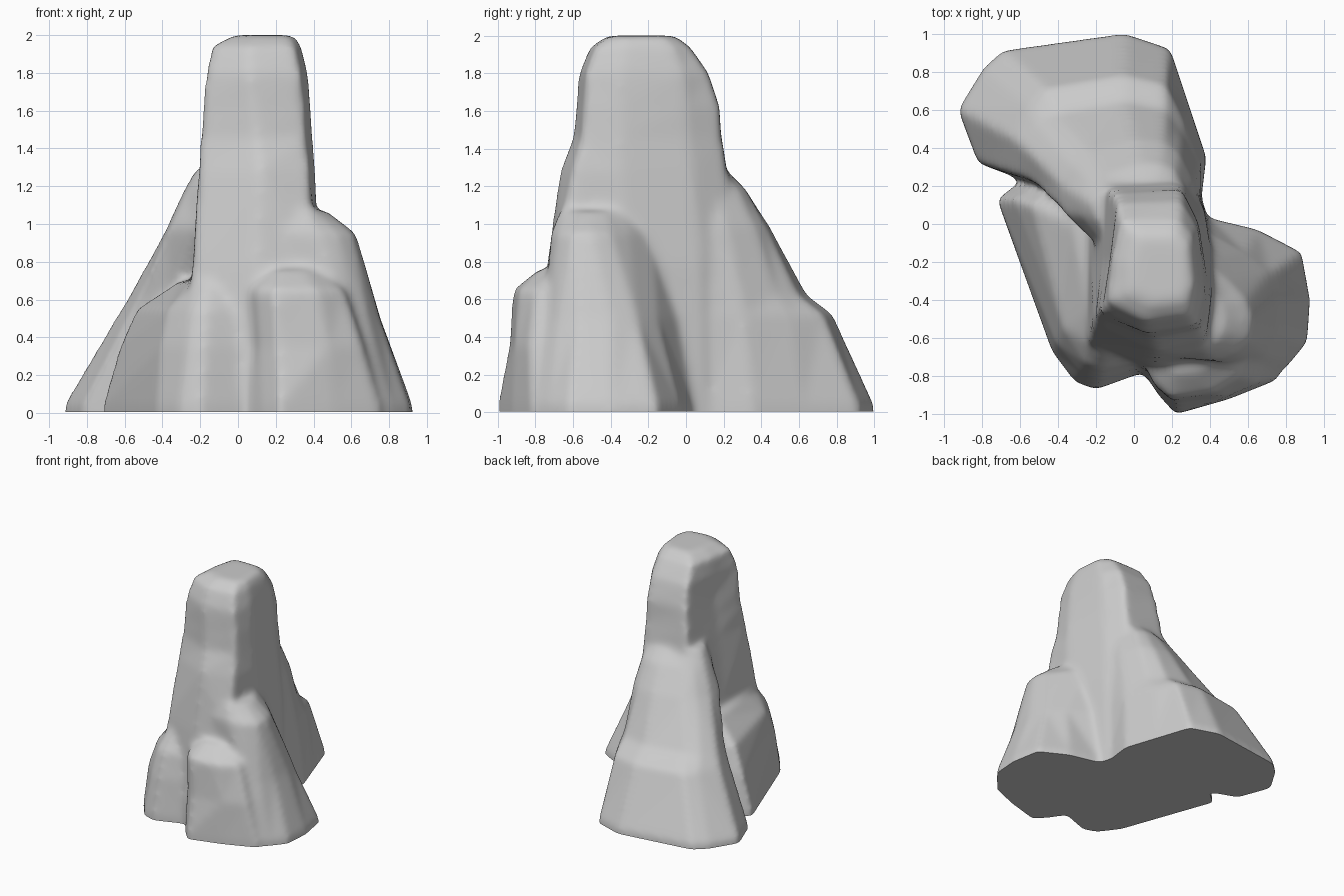
import bpy, bmesh


def loft(name, rings):
    """Solid from stacked outlines (z, [(x, y), ...]) with equal point counts."""
    bm = bmesh.new()
    loops = [[bm.verts.new((x, y, z)) for x, y in pts] for z, pts in rings]
    n = len(loops[0])
    for a, b in zip(loops, loops[1:]):
        for i in range(n):
            j = (i + 1) % n
            bm.faces.new((a[i], a[j], b[j], b[i]))
    bm.faces.new(loops[0][::-1])
    bm.faces.new(loops[-1])
    bmesh.ops.triangulate(bm, faces=bm.faces[:])
    bmesh.ops.recalc_face_normals(bm, faces=bm.faces[:])
    mesh = bpy.data.meshes.new(name)
    bm.to_mesh(mesh)
    bm.free()
    obj = bpy.data.objects.new(name, mesh)
    bpy.context.collection.objects.link(obj)
    return obj


def grounded(pts, *upper):
    """Repeat the footprint below ground so the base can be cut flat."""
    return [(-0.15, pts), (0.04, pts), *upper]


# Tall central spire
spire = loft("spire", grounded(
    [(-.28, -.8), (.02, -.79), (.4, -.75), (.43, -.3), (.37, .1), (.25, .3), (-.2, .3), (-.33, -.2)],
    (0.78, [(-.24, -.62), (.1, -.74), (.41, -.7), (.43, -.3), (.37, .08), (.26, .26), (-.22, .27), (-.23, -.2)]),
    (1.28, [(-.21, -.52), (.12, -.67), (.38, -.6), (.41, -.35), (.35, .03), (.25, .22), (-.15, .2), (-.17, -.2)]),
    (1.46, [(-.2, -.48), (.1, -.6), (.36, -.55), (.395, -.35), (.34, .01), (.25, .19), (-.13, .18), (-.145, -.2)]),
    (1.62, [(-.19, -.47), (.08, -.585), (.35, -.54), (.385, -.35), (.34, 0), (.25, .18), (-.11, .16), (-.125, -.2)]),
    (1.8, [(-.17, -.46), (.06, -.57), (.33, -.53), (.37, -.35), (.335, -.02), (.25, .12), (-.09, .11), (-.13, -.2)]),
    (1.94, [(-.14, -.41), (.06, -.51), (.3, -.48), (.335, -.33), (.31, -.07), (.24, .02), (-.07, .02), (-.12, -.2)]),
    (2.0, [(-.02, -.36), (.1, -.42), (.27, -.4), (.3, -.33), (.28, -.12), (.22, -.06), (.02, -.06), (-.02, -.2)])))

# Broad sloping buttress at the back
back = loft("back_buttress", grounded(
    [(-.5, .2), (.35, .1), (.38, .35), (.29, .62), (.19, .92), (-.05, 1.0), (-.69, .91), (-.79, .82), (-.925, .6), (-.82, .32)],
    (0.52, [(-.4, .16), (.35, .05), (.35, .3), (.26, .55), (.17, .73), (-.05, .78), (-.47, .71), (-.55, .63), (-.64, .45), (-.57, .24)]),
    (0.62, [(-.36, .12), (.35, .05), (.34, .29), (.25, .48), (.17, .6), (-.05, .645), (-.41, .58), (-.5, .53), (-.58, .4), (-.52, .21)]),
    (0.98, [(-.23, -.08), (.34, -.1), (.32, .21), (.24, .37), (.16, .43), (0, .45), (-.24, .38), (-.32, .32), (-.38, .2), (-.36, .05)]),
    (1.18, [(-.2, -.06), (.32, -.1), (.28, .16), (.22, .28), (.14, .32), (.03, .32), (-.16, .26), (-.23, .22), (-.29, .15), (-.27, .04)]),
    (1.3, [(-.15, -.05), (.28, -.1), (.24, .1), (.2, .2), (.12, .2), (.03, .2), (-.12, .18), (-.18, .16), (-.22, .1), (-.2, .02)])))

# Low slab leaning on the left
left = loft("left_buttress", grounded(
    [(-.31, -.83), (-.2, -.87), (.02, -.79), (.02, .2), (-.6, .22), (-.72, .13), (-.43, -.67)],
    (0.35, [(-.27, -.79), (-.18, -.82), (0, -.76), (0, .2), (-.5, .21), (-.63, .13), (-.41, -.63)]),
    (0.55, [(-.25, -.74), (-.17, -.77), (0, -.72), (0, .2), (-.42, .19), (-.54, .1), (-.37, -.56)]),
    (0.7, [(-.2, -.65), (-.15, -.67), (0, -.65), (0, .1), (-.26, .1), (-.31, 0), (-.25, -.48)])))

# Higher shoulder on the right
right = loft("right_buttress", grounded(
    [(.1, -.75), (.74, -.81), (.82, -.73), (.91, -.62), (.925, -.4), (.88, -.15), (.65, -.03), (.4, .03), (.1, .03)],
    (0.5, [(.1, -.7), (.6, -.75), (.69, -.69), (.75, -.57), (.755, -.4), (.71, -.26), (.58, -.15), (.36, -.03), (.1, -.03)]),
    (0.95, [(.1, -.69), (.42, -.72), (.53, -.68), (.61, -.61), (.625, -.5), (.59, -.4), (.5, -.3), (.36, -.18), (.1, -.2)]),
    (1.07, [(.1, -.65), (.38, -.67), (.42, -.63), (.46, -.57), (.47, -.5), (.46, -.43), (.42, -.36), (.34, -.28), (.1, -.3)])))

# Rounded lump at the front right
front = loft("front_lump", grounded(
    [(.05, -.78), (.13, -.9), (.22, -1), (.5, -.92), (.75, -.82), (.78, -.7), (.5, -.5), (.05, -.5)],
    (0.35, [(.08, -.77), (.12, -.86), (.21, -.94), (.48, -.91), (.66, -.83), (.69, -.7), (.5, -.5), (.05, -.5)]),
    (0.65, [(.06, -.75), (.1, -.84), (.19, -.92), (.42, -.89), (.56, -.8), (.58, -.68), (.5, -.5), (.05, -.5)]),
    (0.76, [(.12, -.65), (.16, -.71), (.22, -.78), (.35, -.77), (.42, -.72), (.44, -.65), (.4, -.5), (.1, -.5)])))

# Fuse the parts into one weathered rock
parts = [spire, back, left, right, front]
bpy.ops.object.select_all(action='DESELECT')
for p in parts:
    p.select_set(True)
bpy.context.view_layer.objects.active = spire
bpy.ops.object.join()
rock = spire
rock.name = "rock"
fuse = rock.modifiers.new("fuse", 'REMESH')
fuse.mode = 'VOXEL'
fuse.voxel_size = 0.022
soften = rock.modifiers.new("soften", 'SMOOTH')
soften.factor = 0.5
soften.iterations = 14
for name in ("fuse", "soften"):
    bpy.ops.object.modifier_apply(modifier=name)

# Flat underside at ground level
bm = bmesh.new()
bm.from_mesh(rock.data)
cut = bmesh.ops.bisect_plane(bm, geom=bm.verts[:] + bm.edges[:] + bm.faces[:],
                             plane_co=(0, 0, 0.005), plane_no=(0, 0, 1), clear_inner=True)
edges = [e for e in cut["geom_cut"] if isinstance(e, bmesh.types.BMEdge)]
bmesh.ops.holes_fill(bm, edges=edges, sides=0)
bmesh.ops.recalc_face_normals(bm, faces=bm.faces[:])
bm.to_mesh(rock.data)
bm.free()
bpy.ops.object.shade_smooth_by_angle(angle=0.9)
